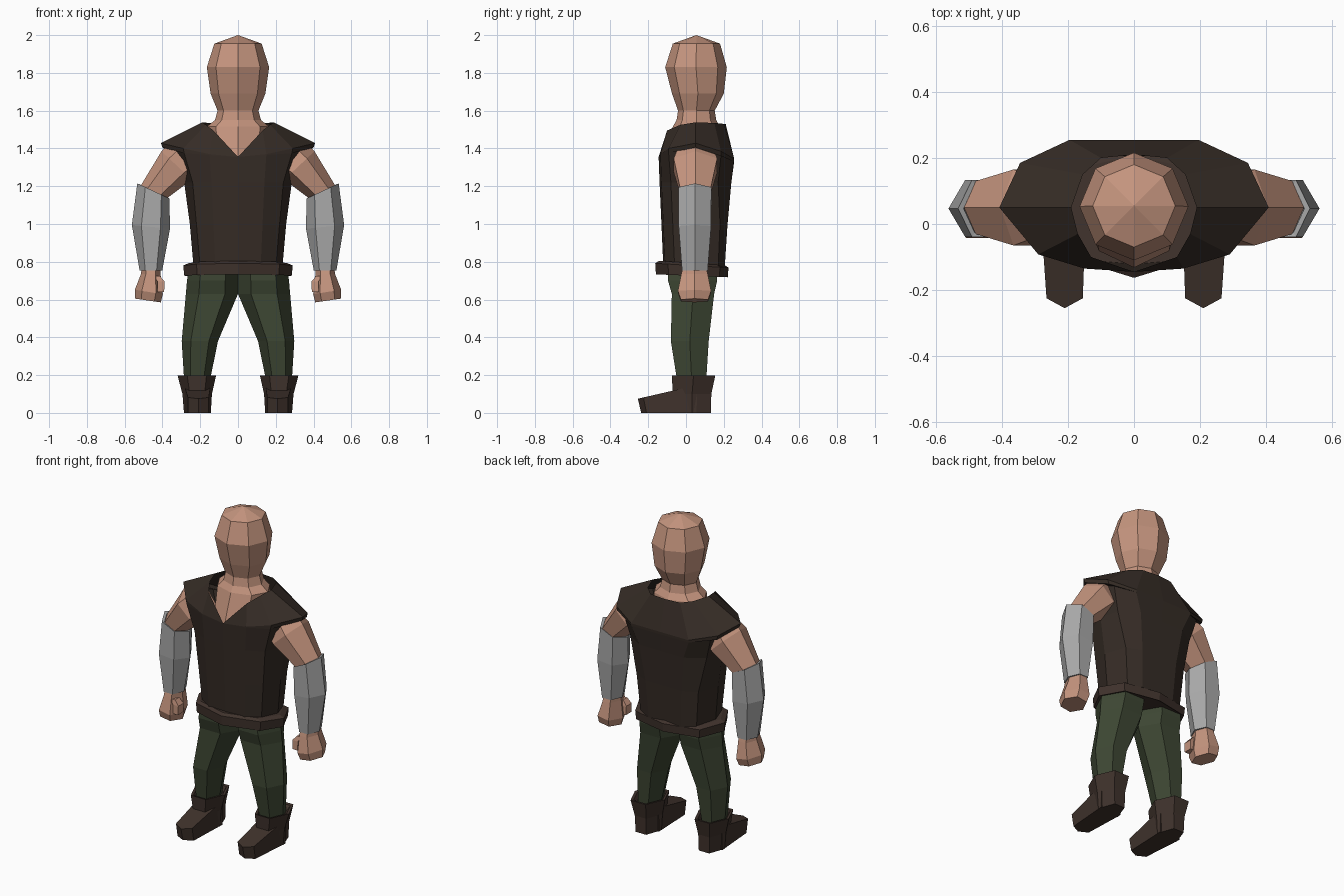
import bpy, bmesh, math

if "Cube" in bpy.data.objects:
    bpy.data.objects.remove(bpy.data.objects["Cube"])


def material(name, rgb):
    m = bpy.data.materials.new(name)
    m.diffuse_color = (*rgb, 1)
    m.use_nodes = True
    m.node_tree.nodes["Principled BSDF"].inputs["Base Color"].default_value = m.diffuse_color
    return m


SKIN = material("skin", (0.56, 0.30, 0.21))
VEST = material("dark leather", (0.036, 0.025, 0.019))
LEATHER = material("brown leather", (0.050, 0.032, 0.025))
CLOTH = material("green cloth", (0.047, 0.062, 0.033))
METAL = material("grey metal", (0.40, 0.40, 0.40))


def loft(name, rings, mat, cap_start=True, cap_end=True):
    """Skin a stack of equal-count point rings into one flat-shaded object."""
    bm = bmesh.new()
    vs = [[bm.verts.new(p) for p in r] for r in rings]
    n = len(vs[0])
    for a, b in zip(vs, vs[1:]):
        for i in range(n):
            j = (i + 1) % n
            bm.faces.new((a[i], a[j], b[j], b[i]))
    if cap_start:
        bm.faces.new(vs[0])
    if cap_end:
        bm.faces.new(vs[-1])
    bmesh.ops.remove_doubles(bm, verts=bm.verts, dist=0.0005)
    bmesh.ops.recalc_face_normals(bm, faces=bm.faces)
    me = bpy.data.meshes.new(name)
    bm.to_mesh(me)
    bm.free()
    me.materials.append(mat)
    ob = bpy.data.objects.new(name, me)
    bpy.context.collection.objects.link(ob)
    return ob


def ring(n, x, y, z, rx, ry, tilt=0.0, start=0.0):
    """Regular ring; tilt is the z change from its centre to its +x side."""
    top = max(abs(math.sin(start + k * math.tau / n)) for k in range(n))
    pts = []
    for k in range(n):
        a = start + k * math.tau / n
        pts.append((x + math.cos(a) * rx, y + math.sin(a) / top * ry, z + math.cos(a) * tilt))
    return pts


def mirrored(half):
    """Full ring from a right-hand half that starts and ends on the centre line."""
    return half + [(-x, y, z) for x, y, z in reversed(half[1:-1])]


def flip(rings, s):
    return [[(x * s, y, z) for x, y, z in r] for r in rings]


# Head, neck and the bare chest showing in the collar
head = [(0.055, 2.0, 0.0002, 0.0002), (0.055, 1.955, 0.125, 0.125),
        (0.053, 1.83, 0.165, 0.163), (0.063, 1.69, 0.145, 0.137),
        (0.055, 1.60, 0.108, 0.097), (0.055, 1.55, 0.122, 0.105),
        (0.055, 1.515, 0.165, 0.125), (0.04, 1.34, 0.15, 0.172)]
loft("head_and_neck", [ring(8, 0, y, z, rx, ry) for y, z, rx, ry in head], SKIN)

# Sleeveless vest with V collar and shoulder flaps
def torso(z, f, a, b, s, c, d):
    return mirrored([(0, f, z), (*a, z), (*b, z), (s, 0.05, z), (*c, z), (c[0] * 0.58, d, z), (0, d, z)])


flap_low = [(0, -.145, 1.355), (.15, -.135, 1.365), (.285, -.092, 1.375), (.40, .05, 1.405),
            (.34, .185, 1.36), (.195, .253, 1.33), (0, .255, 1.33)]
flap_top = [(0, -.145, 1.355), (.15, -.135, 1.37), (.29, -.092, 1.40), (.408, .05, 1.428),
            (.345, .185, 1.385), (.195, .255, 1.345), (0, .255, 1.345)]
collar = [(0, -.145, 1.355), (.13, -.10, 1.495), (.17, -.03, 1.525), (.19, .05, 1.538),
          (.155, .15, 1.535), (.10, .20, 1.53), (0, .21, 1.53)]
loft("vest", [
    torso(.77, -.12, (.12, -.11), (.20, -.06), .235, (.19, .17), .205),
    torso(1.0, -.13, (.13, -.12), (.22, -.07), .255, (.21, .18), .22),
    torso(1.22, -.14, (.14, -.13), (.24, -.08), .285, (.26, .17), .24),
    mirrored([(x * .88 if x > .3 else x, y, z) for x, y, z in flap_low]),
    mirrored(flap_low), mirrored(flap_top), mirrored(collar)], VEST, cap_end=False)

# Belt
def belt(z, k, dz=0.0):
    half = [(0, -.163), (.22, -.095), (.29, .035), (.22, .18), (0, .225)]
    return mirrored([(x * k, .03 + (y - .03) * k, z - dz * y) for x, y in half])


loft("belt", [belt(.735, .9, .04), belt(.727, .98, .04), belt(.782, 1, .06), belt(.795, .9, .06)], LEATHER)

for s, side in ((1, "left"), (-1, "right")):
    # Bare upper arm
    arm = [(.29, 1.34, .07, .10, .09), (.325, 1.31, .08, .115, .075),
           (.445, 1.17, .07, .08, .033), (.455, 1.05, .06, .06, 0)]
    loft(side + "_upper_arm",
         flip([ring(6, x, .05, z, rx, ry, t) for x, z, rx, ry, t in arm], s), SKIN)

    # Metal bracer with an open rim
    bracer = [(.452, 1.10, .06, .07, .03), (.449, 1.172, .067, .073, .036),
              (.448, 1.175, .085, .087, .04), (.461, .985, .101, .086, .01),
              (.461, .755, .06, .068, 0)]
    loft(side + "_bracer",
         flip([ring(6, x, .047, z, rx, ry, t) for x, z, rx, ry, t in bracer], s), METAL)

    # Fist and thumb
    fist = [(.46, .78, .048, .06, 0), (.462, .735, .052, .07, 0),
            (.472, .64, .074, .088, .012), (.477, .595, .068, .072, .01)]
    loft(side + "_fist",
         flip([ring(6, x, .045, z, rx, ry, t) for x, z, rx, ry, t in fist], s), SKIN)
    thumb = [(.43, .725, .022, .02), (.407, .695, .026, .026), (.408, .64, .024, .026)]
    loft(side + "_thumb",
         flip([ring(4, x, .0, z, rx, ry, 0, math.pi / 4) for x, z, rx, ry in thumb], s), SKIN)

    # Trouser leg
    leg = [(.13, .035, .76, .13, .13), (.135, .035, .70, .135, .13),
           (.138, .037, .63, .138, .112), (.202, .02, .38, .096, .10),
           (.217, .03, .17, .068, .077)]
    loft(side + "_trouser_leg",
         flip([ring(6, x, y, z, rx, ry) for x, y, z, rx, ry in leg], s), CLOTH)

    # Boot shaft with flared cuff
    shaft = [(.215, .035, .17, .07, .08), (.218, .038, .195, .085, .10),
             (.218, .04, .198, .102, .115), (.216, .032, .10, .078, .102),
             (.215, .032, 0, .071, .10)]
    loft(side + "_boot_shaft",
         flip([ring(6, x, y, z, rx, ry) for x, y, z, rx, ry in shaft], s), LEATHER)

    # Boot foot with pointed toe, top sloping up to the ankle
    plan = [(.145, .06), (.15, -.08), (.155, -.225), (.21, -.255), (.265, -.225), (.275, -.08), (.285, .06)]
    sole = [(x, y * .93, 0) for x, y in plan]
    upper = [(x, y, .075 + (y + .255) * .23) for x, y in plan]
    loft(side + "_boot_foot", flip([sole, upper], s), LEATHER)
